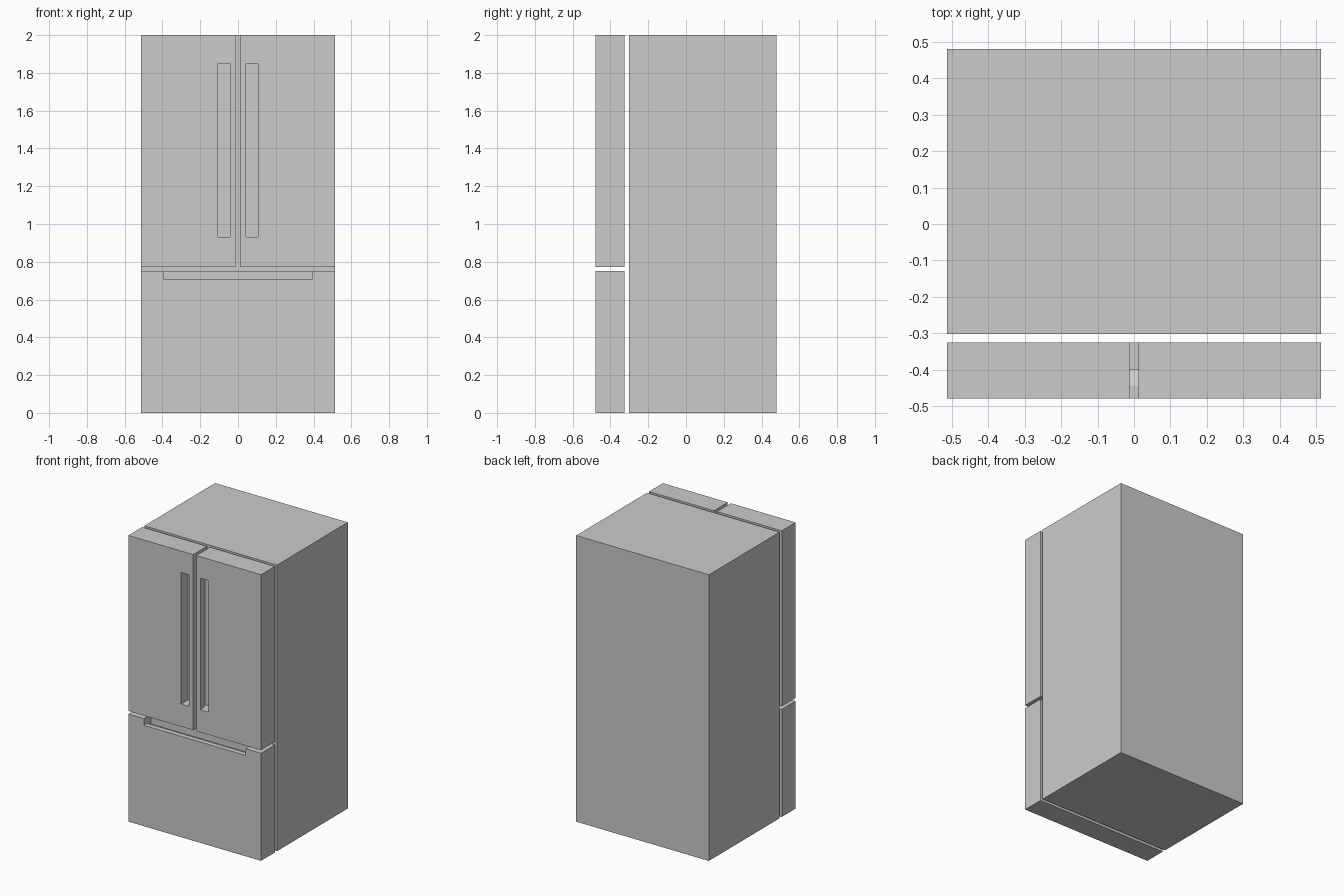
import bpy, bmesh
from mathutils import Vector

if "Cube" in bpy.data.objects:
    bpy.data.objects.remove(bpy.data.objects["Cube"])

FRONT, BACK = -0.478, -0.325      # front and back planes of doors and drawer
HALF_W = 0.513


def prism(name, profile, direction):
    """Extrude a closed profile of 3D points along a direction."""
    bm = bmesh.new()
    face = bm.faces.new([bm.verts.new(p) for p in profile])
    res = bmesh.ops.extrude_face_region(bm, geom=[face])
    verts = [v for v in res["geom"] if isinstance(v, bmesh.types.BMVert)]
    bmesh.ops.translate(bm, verts=verts, vec=Vector(direction))
    bmesh.ops.recalc_face_normals(bm, faces=bm.faces[:])
    mesh = bpy.data.meshes.new(name)
    bm.to_mesh(mesh)
    bm.free()
    obj = bpy.data.objects.new(name, mesh)
    bpy.context.collection.objects.link(obj)
    return obj


def box(name, x0, x1, y0, y1, z0, z1):
    return prism(name, [(x0, y0, z0), (x1, y0, z0), (x1, y1, z0), (x0, y1, z0)],
                 (0, 0, z1 - z0))


def carve(target, cutter):
    cutter.hide_render = True
    cutter.hide_set(True)
    mod = target.modifiers.new("handle_recess", "BOOLEAN")
    mod.operation = "DIFFERENCE"
    mod.solver = "EXACT"
    mod.object = cutter


# Main cabinet
box("cabinet", -HALF_W, HALF_W, -0.302, 0.48, 0, 2)

# Grip cross-section: (distance, y), straight lip then an undercut behind it
LIP, DEEP = -0.445, -0.40

# Mirrored upper doors with vertical finger recesses
for side, s in (("left", -1), ("right", 1)):
    x0, x1 = sorted((s * 0.012, s * HALF_W))
    door = box(side + "_door", x0, x1, FRONT, BACK, 0.773, 2)
    grip = [(0.105, FRONT - 0.02), (0.105, DEEP), (0.026, DEEP),
            (0.043, LIP), (0.043, FRONT - 0.02)]
    pocket = prism(side + "_door_recess_cutter",
                   [(s * x, y, 0.93) for x, y in grip], (0, 0, 0.92))
    carve(door, pocket)

# Lower freezer drawer with a finger recess along its top edge
drawer = box("freezer_drawer", -HALF_W, HALF_W, FRONT, BACK, 0, 0.752)
grip = [(FRONT - 0.02, 0.80), (DEEP, 0.80), (DEEP, 0.685),
        (LIP, 0.705), (FRONT - 0.02, 0.705)]
carve(drawer, prism("drawer_recess_cutter",
                    [(-0.393, y, z) for y, z in grip], (0.786, 0, 0)))
